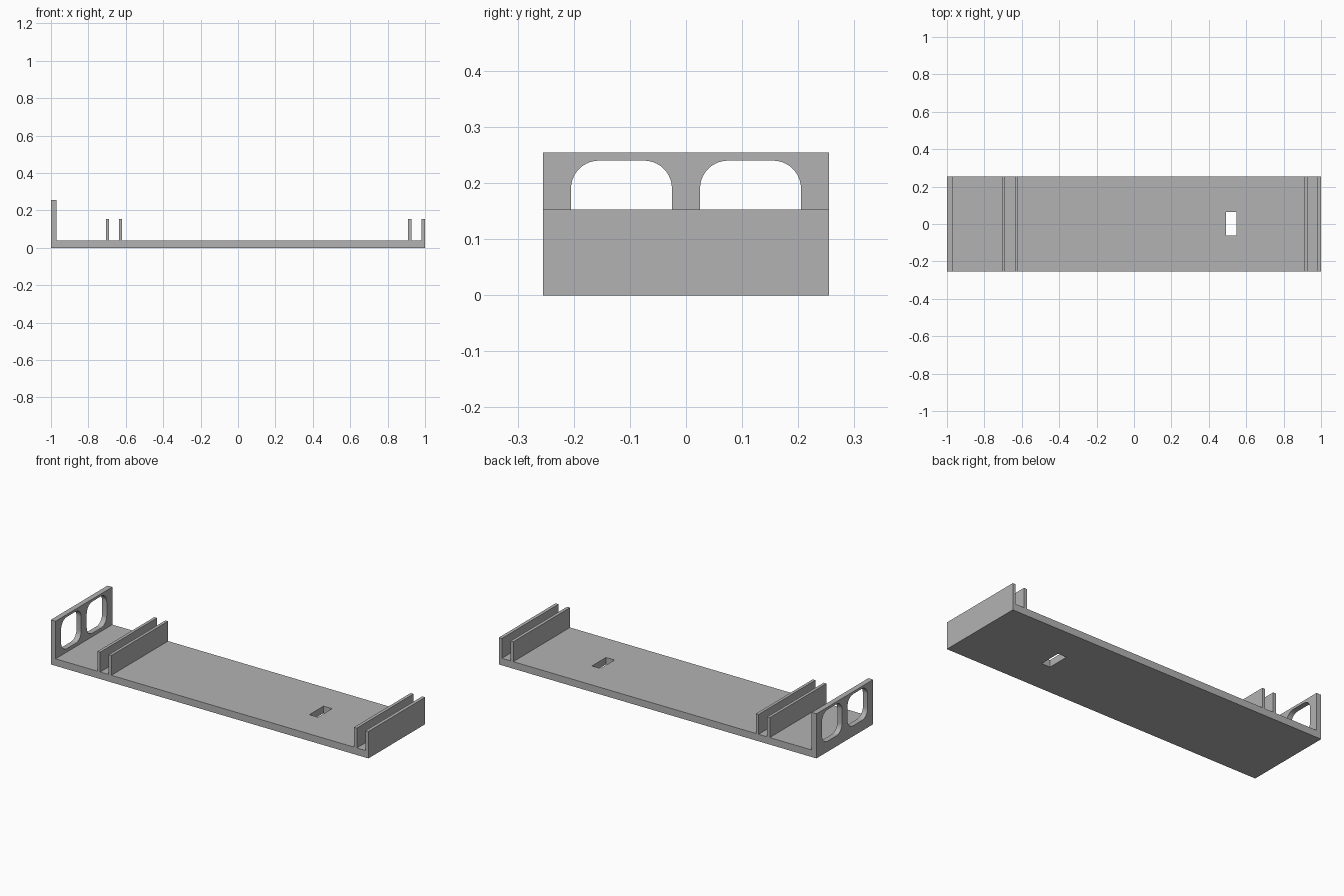
import bpy, bmesh, math

if "Cube" in bpy.data.objects:
    bpy.data.objects.remove(bpy.data.objects["Cube"], do_unlink=True)

HALF_DEPTH = 0.255
FLOOR_TOP = 0.04
RIB_TOP = 0.153
PLATE_TOP = 0.254

grey = bpy.data.materials.new("plain grey")
grey.use_nodes = True
grey.diffuse_color = (0.45, 0.45, 0.45, 1)
grey.node_tree.nodes["Principled BSDF"].inputs["Base Color"].default_value = grey.diffuse_color


def extrude_outline(name, points, direction):
    """Closed solid from a flat outline pushed along a direction."""
    bm = bmesh.new()
    face = bm.faces.new([bm.verts.new(p) for p in points])
    moved = bmesh.ops.extrude_face_region(bm, geom=[face])["geom"]
    bmesh.ops.translate(bm, vec=direction,
                        verts=[g for g in moved if isinstance(g, bmesh.types.BMVert)])
    bmesh.ops.recalc_face_normals(bm, faces=bm.faces)
    mesh = bpy.data.meshes.new(name)
    bm.to_mesh(mesh)
    bm.free()
    mesh.materials.append(grey)
    obj = bpy.data.objects.new(name, mesh)
    bpy.context.collection.objects.link(obj)
    return obj


def rounded_square(x, cy, cz, half, radius, steps=10):
    """Rounded square outline in the plane facing x."""
    points = []
    for corner, (sy, sz) in enumerate([(1, 1), (-1, 1), (-1, -1), (1, -1)]):
        for i in range(steps + 1):
            a = math.pi / 2 * (corner + i / steps)
            points.append((x, cy + sy * (half - radius) + radius * math.cos(a),
                           cz + sz * (half - radius) + radius * math.sin(a)))
    return points


# Tray: floor, tall end plate and four ribs as one side profile
walls = [(-1, -0.97, PLATE_TOP), (-0.706, -0.689, RIB_TOP), (-0.636, -0.619, RIB_TOP),
         (0.909, 0.927, RIB_TOP), (0.981, 1, RIB_TOP)]
profile = [(-1, 0)]
for x0, x1, top in walls:
    if x0 > -1:
        profile.append((x0, FLOOR_TOP))
    profile += [(x0, top), (x1, top)]
    if x1 < 1:
        profile.append((x1, FLOOR_TOP))
profile.append((1, 0))
tray = extrude_outline("tray", [(x, -HALF_DEPTH, z) for x, z in profile],
                       (0, 2 * HALF_DEPTH, 0))

# Cutters: two rounded windows in the end plate, one slot in the floor
cutters = [extrude_outline("window_cutter", rounded_square(-1.05, side * 0.115, 0.15, 0.09, 0.05),
                           (0.15, 0, 0)) for side in (-1, 1)]
slot = [(0.493, -0.062), (0.547, -0.062), (0.547, 0.065), (0.493, 0.065)]
cutters.append(extrude_outline("slot_cutter", [(x, y, -0.05) for x, y in slot], (0, 0, 0.15)))

for cutter in cutters:
    cutter.hide_render = True
    cutter.hide_set(True)
    cut = tray.modifiers.new(cutter.name, "BOOLEAN")
    cut.operation = "DIFFERENCE"
    cut.solver = "EXACT"
    cut.object = cutter

# Apply the cuts and drop the cutters
bpy.context.view_layer.objects.active = tray
tray.select_set(True)
for name in [m.name for m in tray.modifiers]:
    bpy.ops.object.modifier_apply(modifier=name)
for cutter in cutters:
    bpy.data.objects.remove(cutter, do_unlink=True)
bpy.ops.object.shade_smooth_by_angle(angle=math.radians(30))
